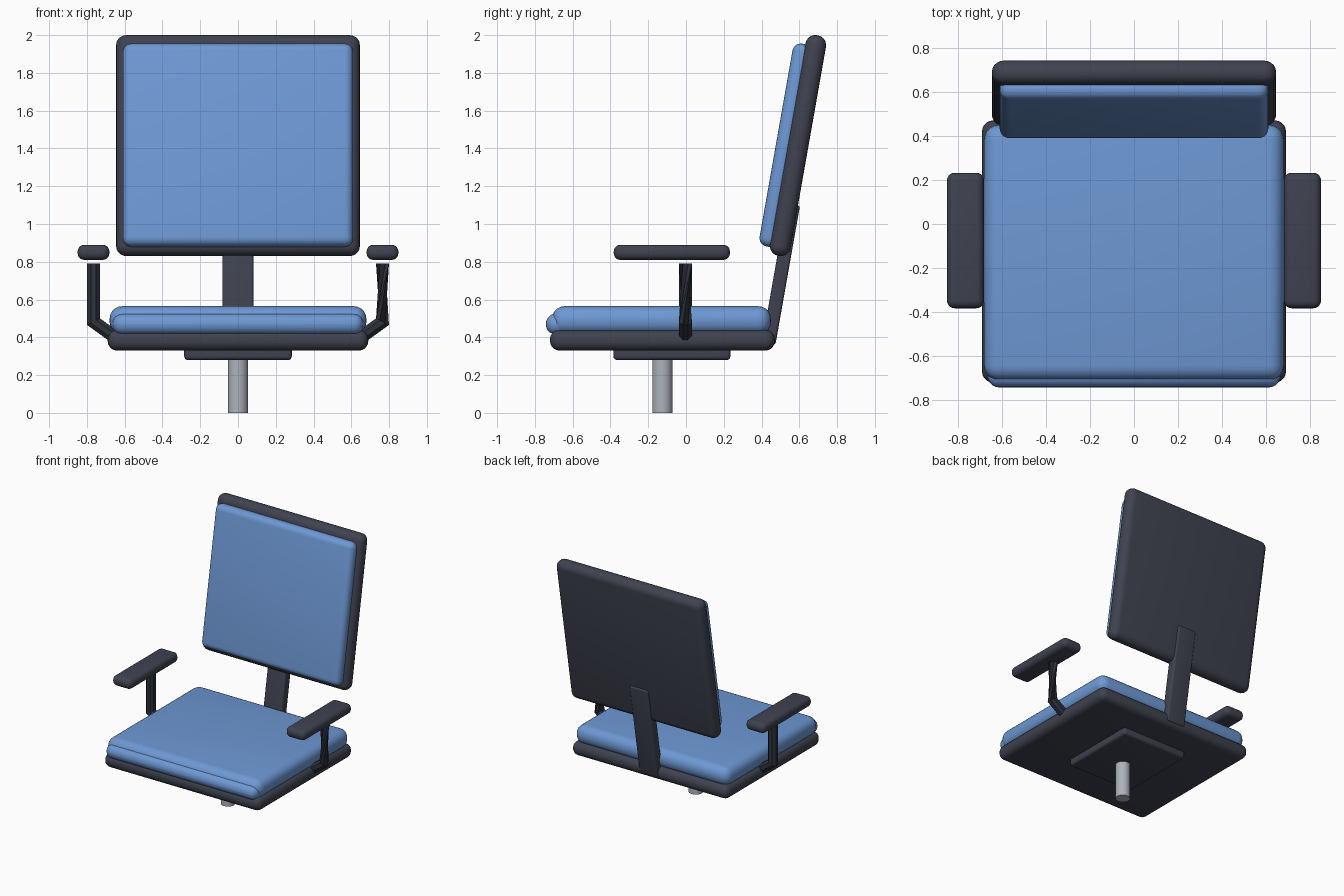
import bpy, bmesh, math
from mathutils import Matrix, Vector

if "Cube" in bpy.data.objects:
    bpy.data.objects.remove(bpy.data.objects["Cube"])


def material(name, rgb):
    m = bpy.data.materials.new(name)
    m.diffuse_color = (*rgb, 1)
    m.use_nodes = True
    m.node_tree.nodes["Principled BSDF"].inputs["Base Color"].default_value = m.diffuse_color
    return m


SLATE = material("slate plastic", (0.050, 0.056, 0.080))
BLUE = material("blue fabric", (0.155, 0.315, 0.660))
STEEL = material("light steel", (0.42, 0.45, 0.50))
DARK = material("dark metal", (0.026, 0.033, 0.046))
TILT = math.radians(-10)


def finish(name, bm, mat):
    bmesh.ops.recalc_face_normals(bm, faces=bm.faces)
    me = bpy.data.meshes.new(name)
    bm.to_mesh(me)
    bm.free()
    me.materials.append(mat)
    ob = bpy.data.objects.new(name, me)
    bpy.context.collection.objects.link(ob)
    bpy.context.view_layer.objects.active = ob
    ob.select_set(True)
    bpy.ops.object.shade_smooth_by_angle(angle=math.radians(35))
    ob.select_set(False)
    return ob


def rounded_box(name, size, centre, radius, mat, tilt=0.0):
    bm = bmesh.new()
    bmesh.ops.create_cube(bm, size=1, matrix=Matrix.Diagonal((*size, 1)))
    bmesh.ops.bevel(bm, geom=bm.edges[:], offset=radius, segments=5,
                    profile=0.5, affect='EDGES', clamp_overlap=True)
    bm.transform(Matrix.Translation(centre) @ Matrix.Rotation(tilt, 4, 'X'))
    return finish(name, bm, mat)


def arm_post(name, side, twist):
    # octagonal tube through three points; the upper length may be twisted
    path = [Vector((side * x, -0.003, z)) for x, z in
            ((0.62, 0.378), (0.765, 0.483), (0.765, 0.79))]
    low = (path[1] - path[0]).normalized()
    up = Vector((0, 0, 1))
    dirs = [low, (low + up).normalized(), up]
    bm = bmesh.new()
    rings = []
    for i, (p, d) in enumerate(zip(path, dirs)):
        v = Vector((0, 1, 0))
        u = v.cross(d)
        # widen the mitre at the elbow
        wide = 1 / math.cos(low.angle(up) / 2) if i == 1 else 1
        ring = []
        for k in range(8):
            a = (k + 0.5) * math.pi / 4 + (twist if i == 2 else 0)
            ring.append(bm.verts.new(p + 0.037 * (u * wide * math.cos(a) + v * math.sin(a))))
        rings.append(ring)
    for a, b in zip(rings, rings[1:]):
        for k in range(8):
            n = (k + 1) % 8
            bm.faces.new((a[k], a[n], b[n], b[k]))
    bm.faces.new(rings[0][::-1])
    bm.faces.new(rings[-1])
    return finish(name, bm, DARK)


# seat
rounded_box("seat_frame", (1.38, 1.19, 0.11), (0, -0.125, 0.385), 0.05, SLATE)
rounded_box("seat_cushion", (1.36, 1.16, 0.15), (0, -0.13, 0.49), 0.068, BLUE)
rounded_box("seat_front_roll", (1.33, 0.16, 0.11), (0, -0.662, 0.47), 0.053, BLUE)

# backrest
rounded_box("back_frame", (1.29, 1.186, 0.11)[0:1] + (0.11, 1.186), (0, 0.593, 1.415), 0.052, SLATE, TILT)
rounded_box("back_cushion", (1.22, 0.10, 1.09), (0, 0.526, 1.417), 0.045, BLUE, TILT)
rounded_box("back_spine", (0.165, 0.072, 0.75), (0, 0.503, 0.735), 0.015, SLATE, TILT)

# under-seat plate and gas stem
rounded_box("under_plate", (0.57, 0.62, 0.07), (0, -0.075, 0.315), 0.02, SLATE)
bm = bmesh.new()
bmesh.ops.create_cone(bm, cap_ends=True, segments=24, radius1=0.053, radius2=0.053,
                      depth=0.32, matrix=Matrix.Translation((0, -0.125, 0.16)))
finish("stem", bm, STEEL)

# armrests: the right post is twisted
for label, s, tw in (("left", -1, 0), ("right", 1, math.radians(135))):
    rounded_box(label + "_arm_pad", (0.168, 0.615, 0.08), (s * 0.765, -0.075, 0.85), 0.035, SLATE)
    arm_post(label + "_arm_post", s, tw)
